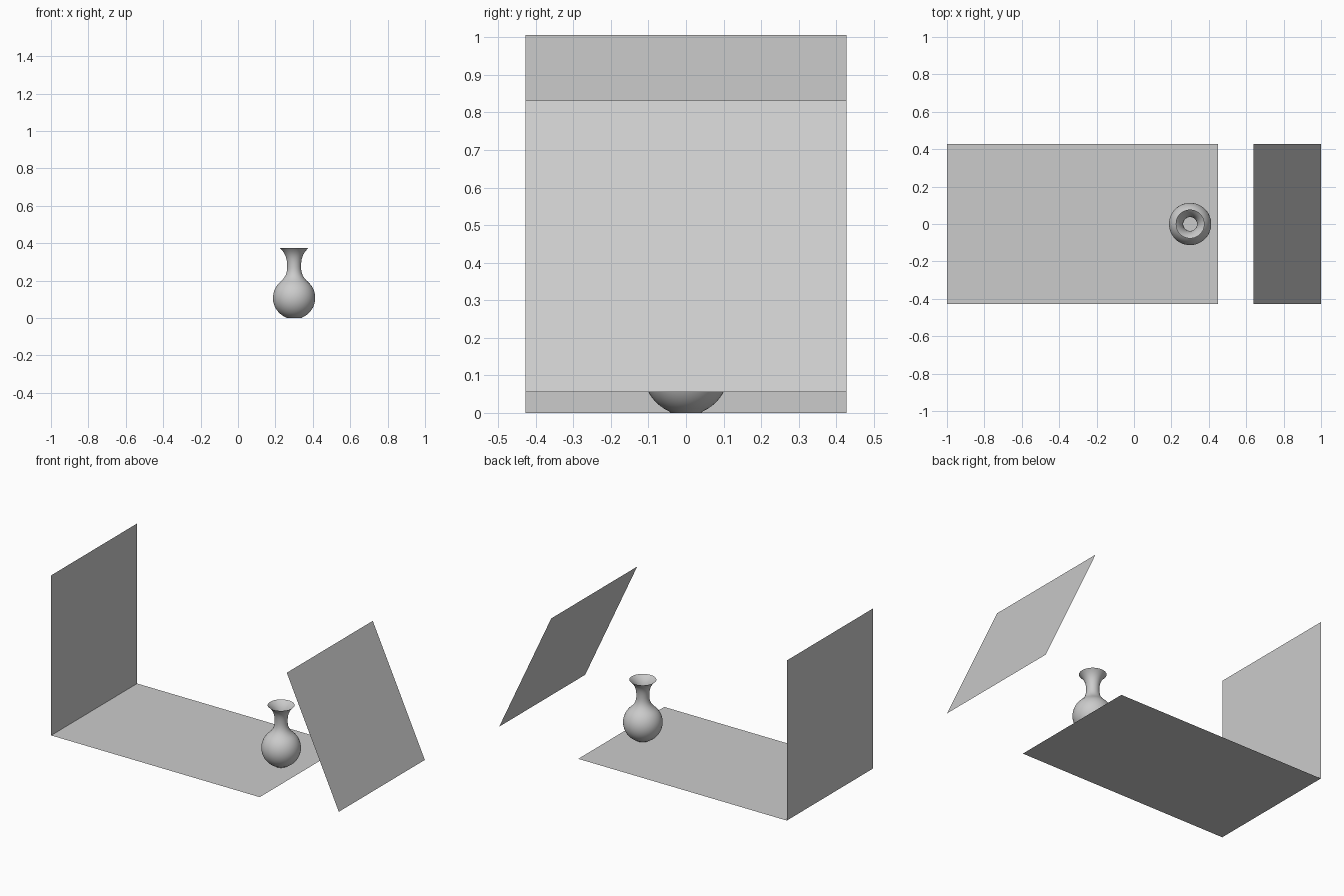
import bpy, bmesh, math
from mathutils import Vector
from mathutils.geometry import interpolate_bezier

if "Cube" in bpy.data.objects:
    bpy.data.objects.remove(bpy.data.objects["Cube"])

HALF_DEPTH = 0.427


def panel(name, a, b):
    """Thin sheet swept across y between two (x, z) points."""
    h = HALF_DEPTH
    verts = [(a[0], -h, a[1]), (b[0], -h, b[1]), (b[0], h, b[1]), (a[0], h, a[1])]
    me = bpy.data.meshes.new(name)
    me.from_pydata(verts, [], [(0, 1, 2, 3)])
    ob = bpy.data.objects.new(name, me)
    bpy.context.collection.objects.link(ob)


def lathe(name, profile, centre, steps=48):
    """Spin an (r, z) profile around z."""
    bm = bmesh.new()
    vs = [bm.verts.new((r, 0, z)) for r, z in profile]
    es = [bm.edges.new(p) for p in zip(vs, vs[1:])]
    bmesh.ops.spin(bm, geom=vs + es, axis=(0, 0, 1), cent=(0, 0, 0),
                   angle=math.tau, steps=steps, use_duplicate=False)
    bmesh.ops.remove_doubles(bm, verts=bm.verts, dist=1e-5)
    bmesh.ops.recalc_face_normals(bm, faces=bm.faces)
    me = bpy.data.meshes.new(name)
    bm.to_mesh(me)
    bm.free()
    ob = bpy.data.objects.new(name, me)
    ob.location = centre
    bpy.context.collection.objects.link(ob)
    bpy.context.view_layer.objects.active = ob
    ob.select_set(True)
    bpy.ops.object.shade_smooth_by_angle(angle=math.radians(40))
    ob.select_set(False)


# Enclosure sheets: floor, upright wall, leaning panel
panel("floor", (-1.0, 0.0), (0.45, 0.0))
panel("wall", (-1.0, 0.0), (-1.0, 1.006))
panel("leaning_panel", (1.0, 0.055), (0.638, 0.832))

# Vase: flat base, round belly, then curved shoulder, neck and flared rim
R, CZ = 0.113, 0.108
a0, a1 = -math.acos(0.045 / R), math.radians(48)
profile = [(0.0, 0.0), (0.040, 0.0)]
for i in range(17):
    a = a0 + (a1 - a0) * i / 16
    profile.append((R * math.cos(a), CZ + R * math.sin(a)))


def add_curve(*pts):
    pts = [Vector((r, z, 0)) for r, z in pts]
    profile.extend((p.x, p.y) for p in interpolate_bezier(*pts, 10)[1:])


add_curve(profile[-1], (0.050, 0.215), (0.037, 0.235), (0.037, 0.275))
add_curve((0.037, 0.275), (0.037, 0.325), (0.050, 0.350), (0.077, 0.375))
lathe("vase", profile, (0.3, 0, 0))
